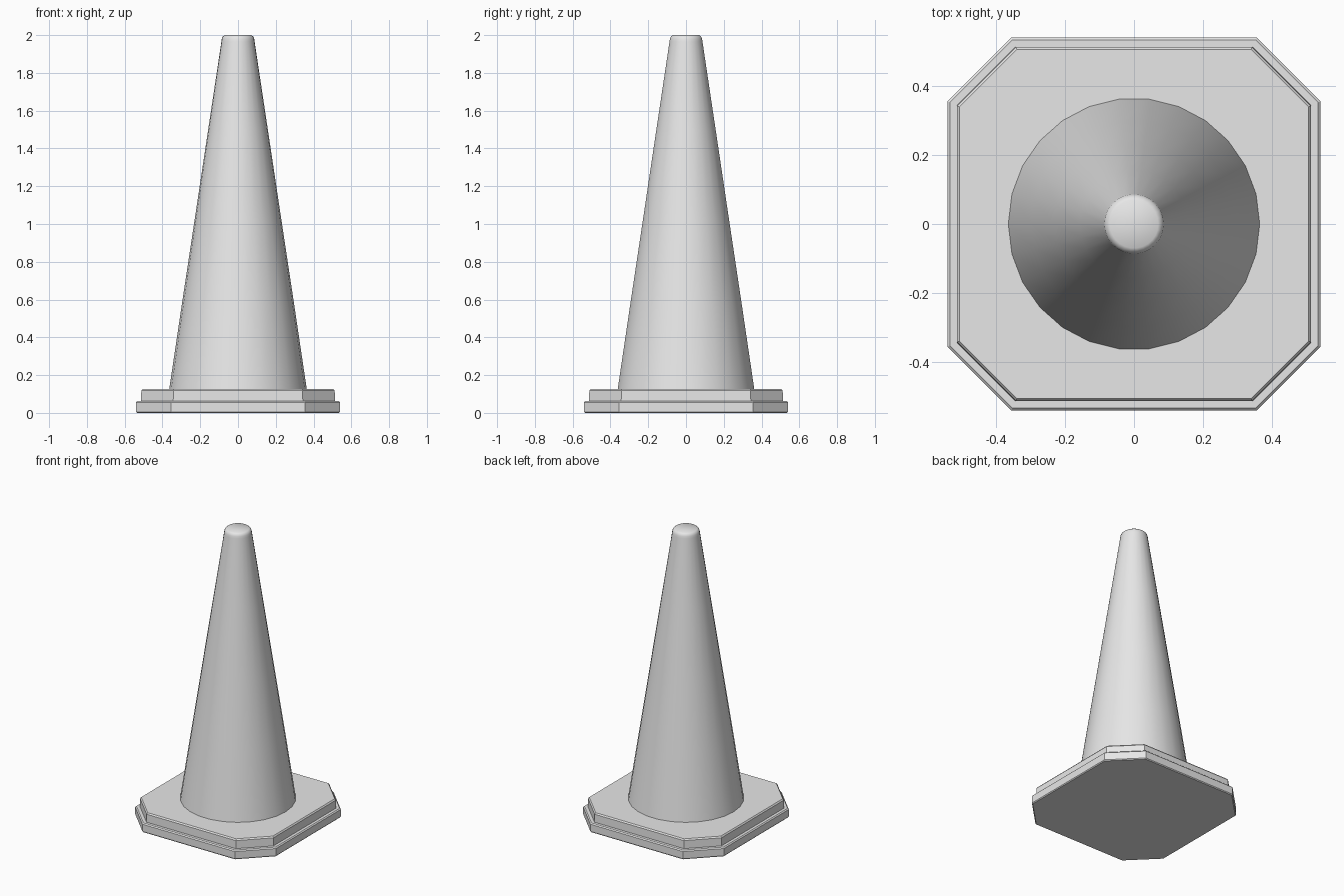
import bpy, bmesh
from math import cos, sin, pi

cube = bpy.data.objects.get("Cube")
if cube:
    bpy.data.objects.remove(cube)

grey = bpy.data.materials.new("light_grey")
grey.use_nodes = True
colour = (0.8, 0.8, 0.8, 1)
grey.diffuse_color = colour
grey.node_tree.nodes["Principled BSDF"].inputs["Base Color"].default_value = colour


def octagon(half, corner):
    """Square outline with cut corners, counter-clockwise."""
    a, b = half, corner
    return [(a, -b), (a, b), (b, a), (-b, a), (-a, b), (-a, -b), (-b, -a), (b, -a)]


def circle(radius, sides=26):
    return [(radius * cos(2 * pi * i / sides), radius * sin(2 * pi * i / sides))
            for i in range(sides)]


def loft(name, rings, angle):
    """Skin a stack of (outline, height) rings and cap both ends."""
    bm = bmesh.new()
    loops = [[bm.verts.new((x, y, z)) for x, y in outline] for outline, z in rings]
    for low, high in zip(loops, loops[1:]):
        n = len(low)
        for i in range(n):
            j = (i + 1) % n
            bm.faces.new((low[i], low[j], high[j], high[i]))
    bm.faces.new(loops[0][::-1])
    bm.faces.new(loops[-1])
    mesh = bpy.data.meshes.new(name)
    bm.to_mesh(mesh)
    bm.free()
    mesh.materials.append(grey)
    obj = bpy.data.objects.new(name, mesh)
    bpy.context.collection.objects.link(obj)
    bpy.ops.object.select_all(action="DESELECT")
    obj.select_set(True)
    bpy.context.view_layer.objects.active = obj
    bpy.ops.object.shade_smooth_by_angle(angle=angle)
    return obj


# Stepped base with cut corners and softened rims
base_steps = [(0.535, 0.352, 0), (0.54, 0.355, 0.006), (0.54, 0.355, 0.056),
              (0.533, 0.352, 0.063), (0.513, 0.343, 0.063), (0.512, 0.342, 0.118),
              (0.505, 0.339, 0.127)]
loft("base", [(octagon(h, c), z) for h, c, z in base_steps], 0.5)

# Tapered body with a rounded tip
body_profile = [(0.365, 0.12), (0.298, 0.57), (0.23, 1.02), (0.158, 1.5),
                (0.088, 1.965), (0.086, 1.98), (0.081, 1.992), (0.07, 2.0)]
loft("cone_body", [(circle(r), z) for r, z in body_profile], 0.9)
